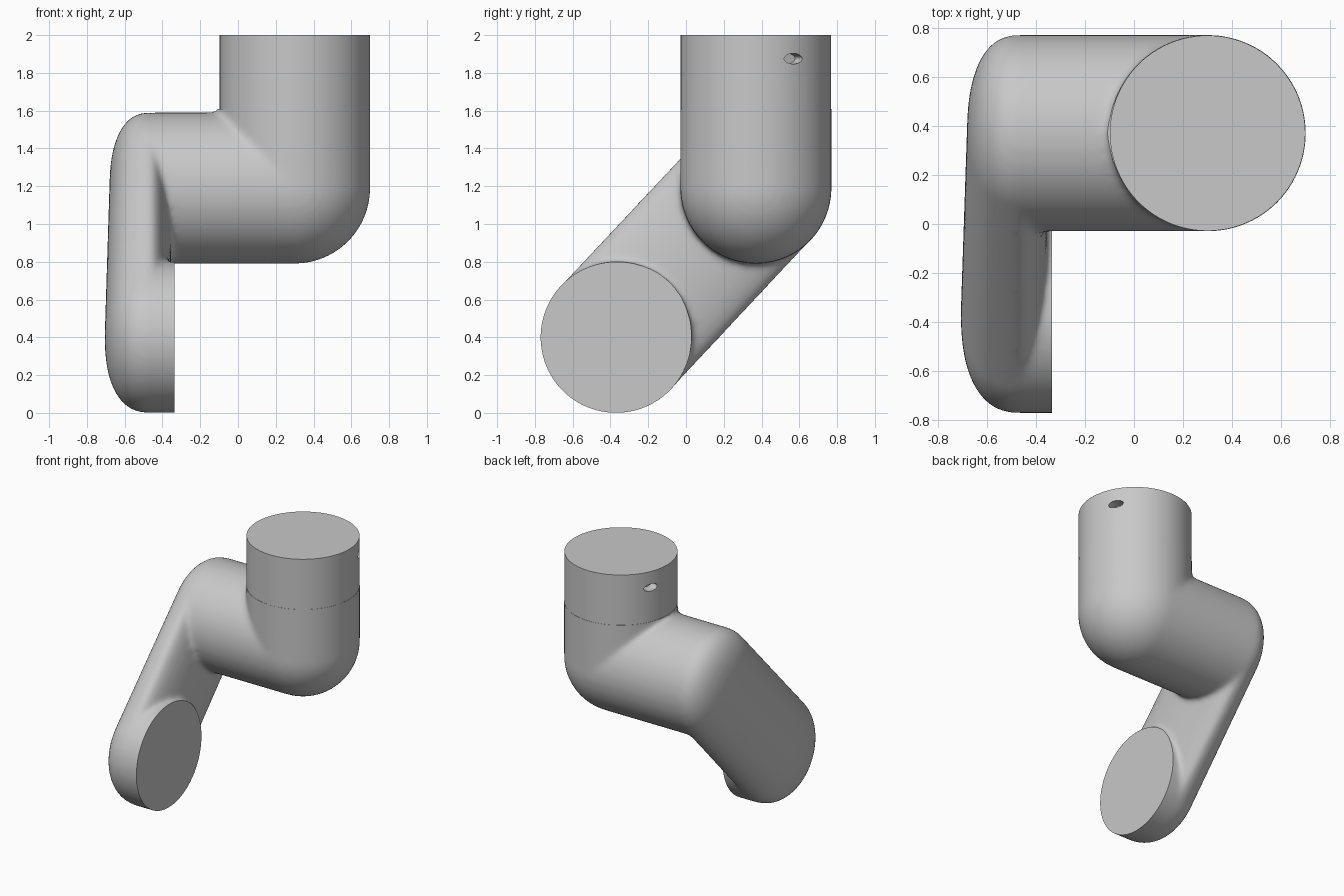
import bpy, bmesh, math
from mathutils import Matrix, Vector

if "Cube" in bpy.data.objects:
    bpy.data.objects.remove(bpy.data.objects["Cube"], do_unlink=True)

R = 0.4                              # tube radius
ELBOW = Vector((0.3, 0.37, 1.19))    # where the vertical and horizontal tubes meet
LOW_Y, LOW_Z = -0.37, 0.4            # axis of the lower joint
SEAM, FACE = 1.61, -0.335            # collar seam height, lower joint face

grey = bpy.data.materials.new("light_grey")
grey.use_nodes = True
colour = (0.58, 0.58, 0.58, 1)
grey.diffuse_color = colour
grey.node_tree.nodes["Principled BSDF"].inputs["Base Color"].default_value = colour


def make_object(name, bm):
    mesh = bpy.data.meshes.new(name)
    bm.to_mesh(mesh)
    bm.free()
    obj = bpy.data.objects.new(name, mesh)
    bpy.context.collection.objects.link(obj)
    mesh.materials.append(grey)
    return obj


def bake(obj):
    """Apply all modifiers."""
    bpy.context.view_layer.update()
    graph = bpy.context.evaluated_depsgraph_get()
    mesh = bpy.data.meshes.new_from_object(obj.evaluated_get(graph))
    obj.modifiers.clear()
    obj.data = mesh
    mesh.materials.clear()
    mesh.materials.append(grey)


def smooth(obj, angle):
    bpy.ops.object.select_all(action='DESELECT')
    obj.select_set(True)
    bpy.context.view_layer.objects.active = obj
    bpy.ops.object.shade_smooth_by_angle(angle=math.radians(angle))


def ring_points(axis, centre, radius, count=96):
    turns = [2 * math.pi * i / count for i in range(count)]
    if axis == 'X':
        return [centre + Vector((0, radius * math.cos(t), radius * math.sin(t))) for t in turns]
    return [centre + Vector((radius * math.cos(t), radius * math.sin(t), 0)) for t in turns]


def add_hull(bm, points):
    """Add a closed convex solid around the points."""
    part = bmesh.new()
    for p in points:
        part.verts.new(p)
    result = bmesh.ops.convex_hull(part, input=part.verts[:])
    loose = [v for v in part.verts if not v.link_faces]
    bmesh.ops.delete(part, geom=loose, context='VERTS')
    bmesh.ops.recalc_face_normals(part, faces=part.faces[:])
    temp = bpy.data.meshes.new("temp")
    part.to_mesh(temp)
    part.free()
    bm.from_mesh(temp)
    bpy.data.meshes.remove(temp)


def capsule(axis, far):
    """Tube with a round end at the elbow and a flat end at far."""
    step = Vector((1, 0, 0)) if axis == 'X' else Vector((0, 0, -1))
    points = ring_points(axis, far, R)
    for i in range(17):
        a = math.pi / 2 * i / 16
        points += ring_points(axis, ELBOW + step * R * math.sin(a), max(R * math.cos(a), 0.001))
    return points


# Arm body: two tubes, a flattened link and a lower joint, blended together
bm = bmesh.new()
add_hull(bm, capsule('Z', Vector((ELBOW.x, ELBOW.y, SEAM + 0.2))))
add_hull(bm, capsule('X', Vector((-0.48, ELBOW.y, ELBOW.z))))

OUTER, RIM, INNER = -0.705, -0.47, -0.355
link_points = []
for y, z, nose in ((ELBOW.y, ELBOW.z, OUTER + 0.025), (LOW_Y, LOW_Z, OUTER)):
    for i in range(33):
        a = math.pi * i / 32
        depth = RIM - nose if i < 16 else INNER - RIM
        power = 0.85 if i < 16 else 1.0
        x = RIM - depth * math.copysign(abs(math.cos(a)) ** power, math.cos(a))
        radius = R * max(math.sin(a), 0.001) ** power
        link_points += ring_points('X', Vector((x, y, z)), radius)
add_hull(bm, link_points)
add_hull(bm, ring_points('X', Vector((RIM, LOW_Y, LOW_Z)), R)
         + ring_points('X', Vector((FACE + 0.15, LOW_Y, LOW_Z)), R))
body = make_object("arm_body", bm)
remesh = body.modifiers.new("blend", 'REMESH')
remesh.mode = 'VOXEL'
remesh.voxel_size = 0.016
soften = body.modifiers.new("soften", 'SMOOTH')
soften.factor = 0.5
soften.iterations = 12
bake(body)


def trim(bm, inside, point, normal):
    """Slice off the end of the tube picked by the rule and cap it flat."""
    verts = [v for v in bm.verts if inside(v.co)]
    chosen = set(verts)
    edges = [e for e in bm.edges if all(v in chosen for v in e.verts)]
    faces = [f for f in bm.faces if all(v in chosen for v in f.verts)]
    cut = bmesh.ops.bisect_plane(bm, geom=verts + edges + faces, dist=1e-5,
                                 plane_co=point, plane_no=normal)["geom_cut"]
    rim = [e for e in cut if isinstance(e, bmesh.types.BMEdge)]
    extra = [v for v in bm.verts if inside(v.co) and (v.co - point).dot(normal) > 2e-5]
    bmesh.ops.delete(bm, geom=extra, context='VERTS')
    bmesh.ops.holes_fill(bm, edges=[e for e in rim if e.is_valid], sides=0)


bm = bmesh.new()
bm.from_mesh(body.data)
trim(bm, lambda p: p.z > SEAM - 0.1 and p.x > -0.3,
     Vector((0, 0, SEAM)), Vector((0, 0, 1)))
trim(bm, lambda p: p.x > FACE - 0.1 and math.hypot(p.y - LOW_Y, p.z - LOW_Z) < 0.5,
     Vector((FACE, 0, 0)), Vector((1, 0, 0)))
bmesh.ops.recalc_face_normals(bm, faces=bm.faces[:])
bm.to_mesh(body.data)
bm.free()
smooth(body, 40)

# Collar on top, with two oval sockets
bm = bmesh.new()
add_hull(bm, ring_points('Z', Vector((ELBOW.x, ELBOW.y, SEAM - 0.01)), R - 0.002)
         + ring_points('Z', Vector((ELBOW.x, ELBOW.y, 2)), R - 0.002))
bmesh.ops.dissolve_limit(bm, angle_limit=0.01, verts=bm.verts[:], edges=bm.edges[:])
collar = make_object("collar", bm)

cutters = []
for azimuth in (30, 157):
    bm = bmesh.new()
    bmesh.ops.create_cone(bm, cap_ends=True, segments=24, radius1=1, radius2=1, depth=0.16)
    place = (Matrix.Translation((ELBOW.x, ELBOW.y, 1.875))
             @ Matrix.Rotation(math.radians(azimuth), 4, 'Z')
             @ Matrix.Translation((R, 0, 0))
             @ Matrix.Rotation(math.pi / 2, 4, 'Y')
             @ Matrix.Diagonal((0.028, 0.055, 1, 1)))
    bmesh.ops.transform(bm, matrix=place, verts=bm.verts[:])
    cutter = make_object("socket_cutter", bm)
    cutter.hide_render = True
    cutters.append(cutter)
    cut = collar.modifiers.new("socket", 'BOOLEAN')
    cut.operation = 'DIFFERENCE'
    cut.solver = 'EXACT'
    cut.object = cutter
bake(collar)
for cutter in cutters:
    bpy.data.objects.remove(cutter, do_unlink=True)
smooth(collar, 30)
